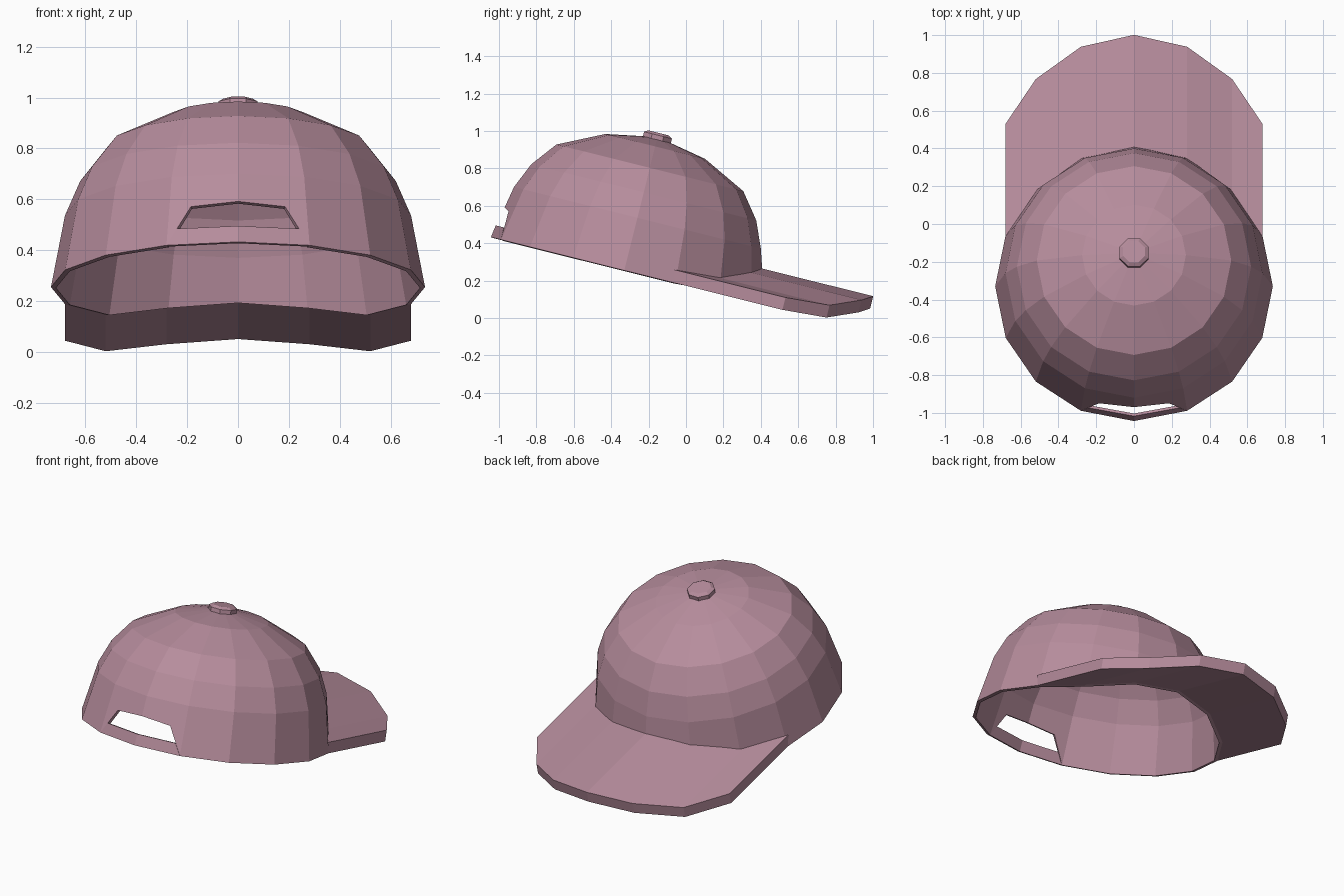
import bpy, bmesh, math
from mathutils import Matrix

if "Cube" in bpy.data.objects:
    bpy.data.objects.remove(bpy.data.objects["Cube"])

mat = bpy.data.materials.new("dusty_pink")
mat.diffuse_color = (0.47, 0.265, 0.335, 1)
mat.use_nodes = True
mat.node_tree.nodes["Principled BSDF"].inputs["Base Color"].default_value = mat.diffuse_color

# The cap is modelled upright, then tipped towards the brim
TILT = Matrix.Translation((0, -0.33, 0.255)) @ Matrix.Rotation(math.radians(-14), 4, 'X')
R = 0.735
STEP = math.pi / 8


def ring_point(k, r, z):
    return (r * math.sin(k * STEP), r * math.cos(k * STEP), z)


def finish(name, bm, thickness=0.0):
    bmesh.ops.recalc_face_normals(bm, faces=bm.faces)
    me = bpy.data.meshes.new(name)
    bm.to_mesh(me)
    bm.free()
    me.materials.append(mat)
    ob = bpy.data.objects.new(name, me)
    bpy.context.collection.objects.link(ob)
    ob.matrix_world = TILT
    if thickness:
        mod = ob.modifiers.new("thickness", 'SOLIDIFY')
        mod.thickness = thickness
        mod.offset = -1
    return ob


# Arch of the brim: underside height by column away from the centre
arch = {0: 0.12, 1: 0.085, 2: 0.017, 3: 0.0}
BRIM_T = 0.068

# Crown: 16-sided dome with arched front rim and a rear opening
bm = bmesh.new()
rows = [[bm.verts.new(ring_point(k, R, arch.get(min(k, 16 - k), 0)))
         if k != 8 else None for k in range(16)]]
for r, z in [(0.68, 0.29), (0.62, 0.43), (0.515, 0.565), (0.275, 0.683)]:
    rows.append([bm.verts.new(ring_point(k, r, z)) for k in range(16)])
apex = bm.verts.new((0, 0, R))
mid = bm.verts.new((0, -0.702, 0.172))
side = {7: bm.verts.new((0.185, -0.677, 0.157)), 8: bm.verts.new((-0.185, -0.677, 0.157))}
for k in range(16):
    j = (k + 1) % 16
    for i in range(4):
        lo, hi = rows[i], rows[i + 1]
        if i == 0 and k == 7:
            bm.faces.new((lo[7], side[7], mid, hi[8], hi[7]))
        elif i == 0 and k == 8:
            bm.faces.new((mid, side[8], lo[9], hi[9], hi[8]))
        else:
            bm.faces.new((lo[k], lo[j], hi[j], hi[k]))
    bm.faces.new((rows[4][k], rows[4][j], apex))
finish("crown", bm, 0.02)

# Brim: the front rim pushed forward, as a solid plate
bm = bmesh.new()
cols = []
for k in range(-3, 4):
    x, y, z = ring_point(k, R, arch[abs(k)])
    top = z + BRIM_T
    cols.append([bm.verts.new(p) for p in
                 ((x, y, z), (x, y + 0.59, z), (x, y + 0.59, top), (x, y - 0.025, top))])
for a, b in zip(cols, cols[1:]):
    for i in range(4):
        n = (i + 1) % 4
        bm.faces.new((a[i], a[n], b[n], b[i]))
bm.faces.new(cols[0])
bm.faces.new(cols[-1])
finish("brim", bm)

# Strap closing the rear opening
bm = bmesh.new()
low = [bm.verts.new(ring_point(k, R, 0)) for k in (7, 8, 9)]
high = [bm.verts.new(p) for p in ((0.24, -0.68, 0.067), (0, -0.725, 0.067), (-0.24, -0.68, 0.067))]
for i in range(2):
    bm.faces.new((low[i], low[i + 1], high[i + 1], high[i]))
finish("rear_strap", bm, 0.015)

# Button on top
bm = bmesh.new()
bmesh.ops.create_cone(bm, cap_ends=True, segments=8, radius1=0.083, radius2=0.083, depth=0.035,
                      matrix=Matrix.Translation((0, 0, 0.727)) @ Matrix.Rotation(STEP, 4, 'Z'))
top = max(bm.faces, key=lambda f: f.calc_center_median().z)
ext = bmesh.ops.extrude_face_region(bm, geom=[top])
bmesh.ops.delete(bm, geom=[top], context='FACES_ONLY')
for v in ext["geom"]:
    if isinstance(v, bmesh.types.BMVert):
        v.co.x *= 0.75
        v.co.y *= 0.75
        v.co.z += 0.013
finish("button", bm)
